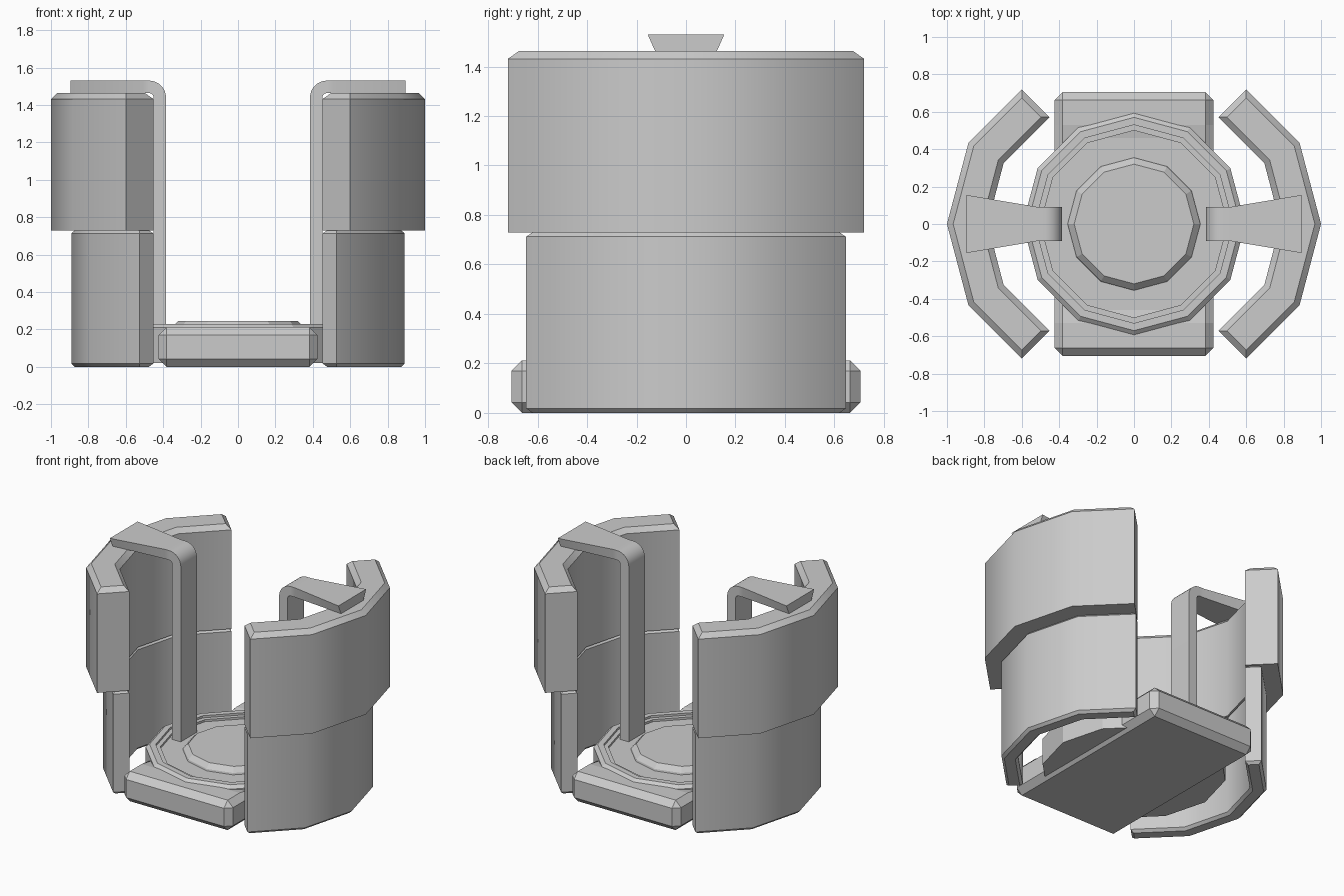
import bpy, bmesh, math

cube = bpy.data.objects.get("Cube")
if cube:
    bpy.data.objects.remove(cube, do_unlink=True)

GREY = (0.6, 0.6, 0.6, 1.0)
mat = bpy.data.materials.new("plain grey")
mat.use_nodes = True
mat.diffuse_color = GREY
mat.node_tree.nodes["Principled BSDF"].inputs["Base Color"].default_value = GREY


def finish(bm, name, smooth=False):
    bmesh.ops.recalc_face_normals(bm, faces=bm.faces[:])
    mesh = bpy.data.meshes.new(name)
    bm.to_mesh(mesh)
    bm.free()
    mesh.materials.append(mat)
    ob = bpy.data.objects.new(name, mesh)
    bpy.context.collection.objects.link(ob)
    if smooth:
        bpy.ops.object.select_all(action='DESELECT')
        ob.select_set(True)
        bpy.context.view_layer.objects.active = ob
        bpy.ops.object.shade_smooth_by_angle(angle=math.radians(33))
    return ob


def skin(bm, rings):
    """Join closed rings of points and cap both ends."""
    loops = [[bm.verts.new(p) for p in ring] for ring in rings]
    n = len(loops[0])
    for a, b in zip(loops, loops[1:]):
        for i in range(n):
            j = (i + 1) % n
            bm.faces.new((a[i], a[j], b[j], b[i]))
    bm.faces.new(loops[0])
    bm.faces.new(loops[-1])


# Curved wall segment: outer corners as (x, y, angle the corner faces)
OUTER = [(0.60, -0.72, -45), (0.885, -0.435, -30), (1.0, 0.0, 0),
         (0.885, 0.435, 30), (0.60, 0.72, 45)]
DEPTH = 0.21


def arc(offset):
    """Outer corners moved inwards so every facet shifts by the offset."""
    pts = []
    for x, y, a in OUTER:
        d = offset if abs(a) == 45 else offset / math.cos(math.radians(15))
        t = math.radians(a)
        pts.append((x - d * math.cos(t), y - d * math.sin(t)))
    return pts


def wall(name, side, outer_offset, z0, z1, bevel, bevel_bottom):
    outline = arc(outer_offset) + arc(DEPTH)[::-1]
    bm = bmesh.new()
    skin(bm, [[(side * x, y, z) for x, y in outline] for z in (z0, z1)])
    bmesh.ops.recalc_face_normals(bm, faces=bm.faces[:])
    levels = (z0, z1) if bevel_bottom else (z1,)
    rim = [e for e in bm.edges
           if any(all(abs(v.co.z - z) < 1e-4 for v in e.verts) for z in levels)]
    bmesh.ops.bevel(bm, geom=rim, offset=bevel, segments=1, profile=0.5,
                    affect='EDGES')
    finish(bm, name, True)


# Bent strap that hooks over the wall and widens outwards
def strap(name, side):
    cx, cz, ro, ri, w = 0.475, 1.44, 0.09, 0.023, 0.09
    stations = [((0.385, 0.19), (0.452, 0.19), w, w)]
    for i in range(9):
        t = math.pi - i * math.pi / 16
        c, s = math.cos(t), math.sin(t)
        stations.append(((cx + ro * c, cz + ro * s),
                         (cx + ri * c, cz + ri * s), w, w))
    stations.append(((0.51, 1.53), (0.51, 1.463), w, w))
    stations.append(((0.895, 1.53), (0.895, 1.463), 0.155, 0.125))
    rings = []
    for (ox, oz), (ix, iz), wo, wi in stations:
        rings.append([(side * ox, -wo, oz), (side * ox, wo, oz),
                      (side * ix, wi, iz), (side * ix, -wi, iz)])
    bm = bmesh.new()
    skin(bm, rings)
    finish(bm, name, True)


for label, side in (("left", 1), ("right", -1)):
    wall(label + "_lower_wall", side, 0.105, 0.0, 0.73, 0.018, True)
    wall(label + "_upper_wall", side, 0.0, 0.73, 1.463, 0.032, False)
    strap(label + "_strap", side)

# Twelve-sided base: raised rim, stepped recess and a chamfered centre
profile = [(0.595, 0.02), (0.595, 0.21), (0.57, 0.23), (0.53, 0.23),
           (0.53, 0.215), (0.50, 0.215), (0.50, 0.20),
           (0.355, 0.20), (0.352, 0.212), (0.32, 0.244)]
bm = bmesh.new()
skin(bm, [[(r * math.cos(i * math.pi / 6), r * math.sin(i * math.pi / 6), z)
           for i in range(12)] for r, z in profile])
finish(bm, "base_disc")

# Chamfered block through the base, front to back; its top stays under the recess
bm = bmesh.new()
skin(bm, [[(sx * x, sy * y, z) for sx, sy in ((-1, -1), (1, -1), (1, 1), (-1, 1))]
          for x, y, z in ((0.425, 0.705, 0.0), (0.425, 0.705, 0.212))])
bmesh.ops.bevel(bm, geom=bm.edges[:], offset=0.042, segments=1, profile=0.5,
                affect='EDGES')
# Waist of the block dips below the recessed floor of the disc
bmesh.ops.bisect_plane(bm, geom=bm.verts[:] + bm.edges[:] + bm.faces[:],
                       plane_co=(0, 0.53, 0), plane_no=(0, 1, 0))
bmesh.ops.bisect_plane(bm, geom=bm.verts[:] + bm.edges[:] + bm.faces[:],
                       plane_co=(0, -0.53, 0), plane_no=(0, 1, 0))
bmesh.ops.bisect_plane(bm, geom=bm.verts[:] + bm.edges[:] + bm.faces[:],
                       plane_co=(0, 0.40, 0), plane_no=(0, 1, 0))
bmesh.ops.bisect_plane(bm, geom=bm.verts[:] + bm.edges[:] + bm.faces[:],
                       plane_co=(0, -0.40, 0), plane_no=(0, 1, 0))
for v in bm.verts:
    if abs(v.co.y) < 0.45 and v.co.z > 0.19:
        v.co.z = 0.19
finish(bm, "base_block")
